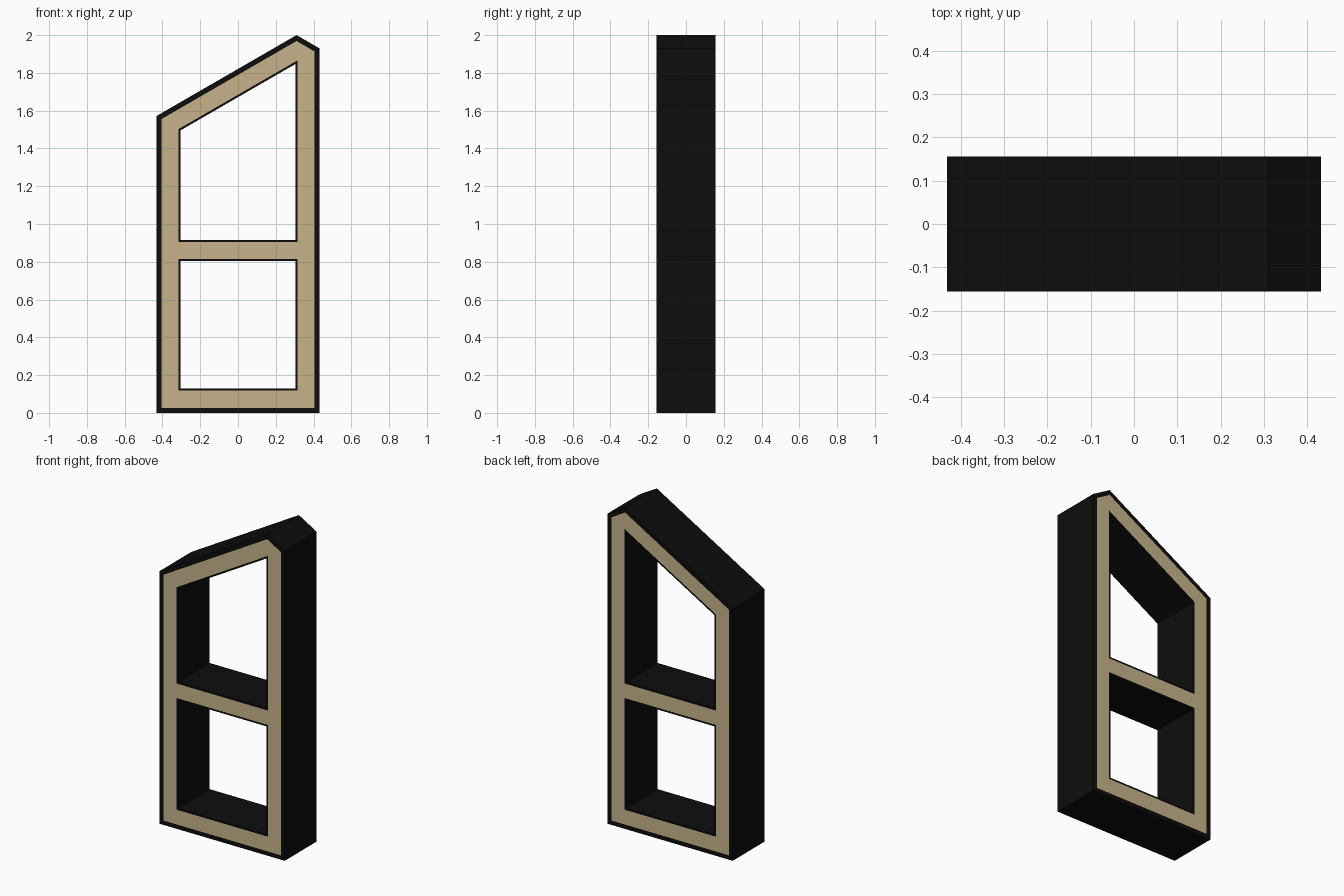
import bpy, bmesh
from mathutils import Vector

if "Cube" in bpy.data.objects:
    bpy.data.objects.remove(bpy.data.objects["Cube"])

HALF_DEPTH = 0.156


def make_material(name, colour):
    mat = bpy.data.materials.new(name)
    mat.use_nodes = True
    mat.diffuse_color = colour
    node = next(n for n in mat.node_tree.nodes if n.type == 'BSDF_PRINCIPLED')
    node.inputs["Base Color"].default_value = colour
    return mat


def inset(points, dist):
    """Move every side of a counter-clockwise outline inwards by dist."""
    pts = [Vector(p) for p in points]
    result = []
    for i, p in enumerate(pts):
        a = (p - pts[i - 1]).normalized()
        b = (pts[(i + 1) % len(pts)] - p).normalized()
        na, nb = Vector((-a.y, a.x)), Vector((-b.y, b.x))
        result.append(p + (na + nb) * dist / (1 + na.dot(nb)))
    return result


def add_loop(bm, points):
    return [bm.verts.new((p[0], -HALF_DEPTH, p[1])) for p in points]


def add_border(bm, first, second):
    """Black band between two outlines with matching corners."""
    n = len(first)
    for i in range(n):
        j = (i + 1) % n
        bm.faces.new((first[i], first[j], second[j], second[i])).material_index = 1


# Outlines as (x, z), counter-clockwise
outer = [(-0.431, 0), (0.431, 0), (0.431, 1.93), (0.31, 2.0), (-0.431, 1.572)]
lower_opening = [(-0.304, 0.13), (0.304, 0.13), (0.304, 0.803), (-0.304, 0.803)]
upper_opening = [(-0.304, 0.915), (0.304, 0.915), (0.304, 1.847), (-0.304, 1.496)]

bm = bmesh.new()
core_loops = []
for outline, width in ((outer, 0.027), (lower_opening, -0.011), (upper_opening, -0.011)):
    edge = add_loop(bm, outline)
    core = add_loop(bm, inset(outline, width))
    add_border(bm, edge, core)
    core_loops.append(core)

# Tan face between the borders
core_edges = [bm.edges.get((loop[i - 1], loop[i]))
              for loop in core_loops for i in range(len(loop))]
bmesh.ops.triangle_fill(bm, edges=core_edges, use_beauty=True)

# Give the frame its depth; the new walls are black
caps = list(bm.faces)
extruded = bmesh.ops.extrude_face_region(bm, geom=caps, use_keep_orig=True)
bmesh.ops.translate(bm, vec=(0, 2 * HALF_DEPTH, 0),
                    verts=[g for g in extruded["geom"] if isinstance(g, bmesh.types.BMVert)])
bmesh.ops.recalc_face_normals(bm, faces=bm.faces)
for face in bm.faces:
    if abs(face.normal.y) < 0.5:
        face.material_index = 1

mesh = bpy.data.meshes.new("window_frame")
bm.to_mesh(mesh)
bm.free()
mesh.materials.append(make_material("tan", (0.57, 0.45, 0.26, 1)))
mesh.materials.append(make_material("black", (0.004, 0.004, 0.004, 1)))
frame = bpy.data.objects.new("window_frame", mesh)
bpy.context.collection.objects.link(frame)
